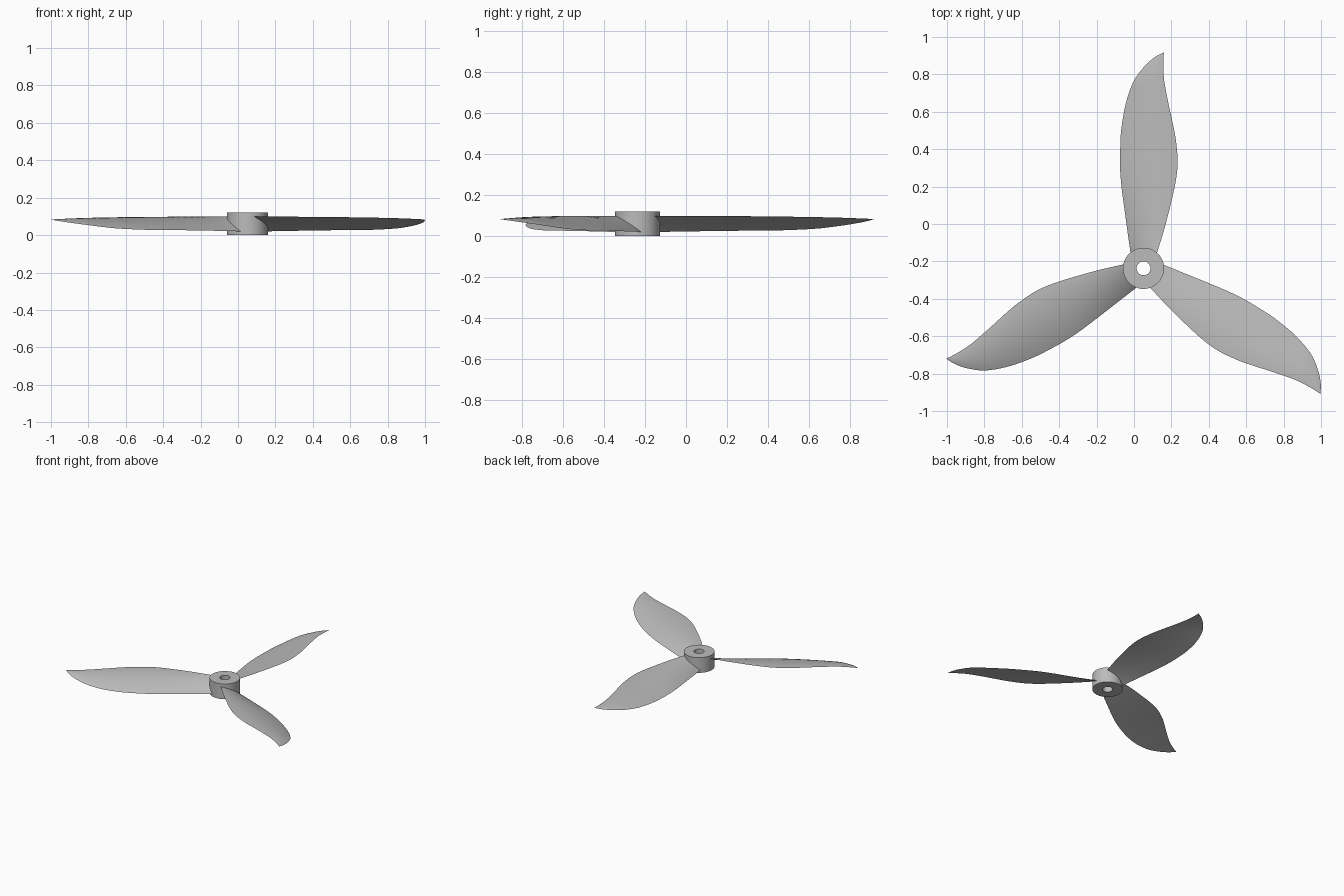
import bpy, bmesh, math
from mathutils import Vector, Matrix

if "Cube" in bpy.data.objects:
    bpy.data.objects.remove(bpy.data.objects["Cube"])

CENTRE = Vector((0.051, -0.237, 0))
HUB_R, HOLE_R, HUB_H = 0.11, 0.037, 0.12

grey = bpy.data.materials.new("plain grey")
grey.use_nodes = True
grey.diffuse_color = (0.5, 0.5, 0.5, 1)
grey.node_tree.nodes["Principled BSDF"].inputs["Base Color"].default_value = (0.5, 0.5, 0.5, 1)


def finish(bm, name, turn=0.0):
    bmesh.ops.recalc_face_normals(bm, faces=bm.faces)
    bm.transform(Matrix.Translation(CENTRE) @ Matrix.Rotation(turn, 4, "Z"))
    mesh = bpy.data.meshes.new(name)
    bm.to_mesh(mesh)
    bm.free()
    mesh.materials.append(grey)
    obj = bpy.data.objects.new(name, mesh)
    bpy.context.collection.objects.link(obj)
    bpy.ops.object.select_all(action="DESELECT")
    obj.select_set(True)
    bpy.context.view_layer.objects.active = obj
    bpy.ops.object.shade_smooth_by_angle(angle=math.radians(35))


def smooth_path(points, steps):
    """Catmull-Rom interpolation of tuples."""
    pts = [Vector(p) for p in points]
    pts = [2 * pts[0] - pts[1]] + pts + [2 * pts[-1] - pts[-2]]
    out = []
    for a, b, c, d in zip(pts, pts[1:], pts[2:], pts[3:]):
        for i in range(steps):
            t = i / steps
            out.append(0.5 * (2 * b + (c - a) * t + (2 * a - 5 * b + 4 * c - d) * t ** 2
                              + (3 * b - a - 3 * c + d) * t ** 3))
    return out + [pts[-2]]


# Hub: a ring profile swept round the axis
def build_hub(segments=64):
    bm = bmesh.new()
    profile = [(HOLE_R, 0), (HUB_R, 0), (HUB_R, HUB_H), (HOLE_R, HUB_H)]
    rings = []
    for s in range(segments):
        a = math.tau * s / segments
        rings.append([bm.verts.new((r * math.cos(a), r * math.sin(a), z)) for r, z in profile])
    for s in range(segments):
        p, q = rings[s], rings[(s + 1) % segments]
        for k in range(4):
            j = (k + 1) % 4
            bm.faces.new((p[k], q[k], q[j], p[j]))
    finish(bm, "hub")


# Blade stations: distance out, low edge, high edge, low height, high height
EDGES = [
    (0.070, -0.068, 0.068, 0.020, 0.099),
    (0.235, -0.091, 0.118, 0.023, 0.099),
    (0.438, -0.118, 0.167, 0.026, 0.098),
    (0.556, -0.126, 0.182, 0.027, 0.097),
    (0.660, -0.124, 0.176, 0.028, 0.096),
    (0.743, -0.119, 0.163, 0.030, 0.095),
    (0.877, -0.096, 0.134, 0.037, 0.093),
    (1.000, -0.053, 0.111, 0.052, 0.090),
    (1.080, 0.005, 0.106, 0.065, 0.087),
    (1.128, 0.059, 0.107, 0.075, 0.085),
    (1.154, 0.107, 0.109, 0.083, 0.084),
]


def build_blade(name, turn, chord_steps=12):
    bm = bmesh.new()
    loops = []
    for y, lo, hi, (z0, z1) in [(*e[:3], e[3:]) for e in map(tuple, smooth_path_nd(EDGES, 5))]:
        chord = hi - lo
        thick = 0.016 * min(1, chord / 0.25) * (1.3 - 0.6 * y)
        camber = 0.04 * chord
        loop = []
        # over the upper face, then back along the lower face
        for side, order in ((1, range(chord_steps + 1)), (-1, range(chord_steps - 1, 0, -1))):
            for k in order:
                t = 0.5 - 0.5 * math.cos(math.pi * k / chord_steps)
                arch = 4 * t * (1 - t)
                z = z0 + (z1 - z0) * t + arch * (camber + side * thick / 2)
                loop.append(bm.verts.new((lo + chord * t, y, z)))
        loops.append(loop)
    n = len(loops[0])
    for p, q in zip(loops, loops[1:]):
        for k in range(n):
            j = (k + 1) % n
            bm.faces.new((p[k], p[j], q[j], q[k]))
    bm.faces.new(loops[0])
    bm.faces.new(loops[-1])
    finish(bm, name, turn)


def smooth_path_nd(rows, steps):
    """Smooth all columns of the station table together."""
    first = smooth_path([r[:3] for r in rows], steps)
    second = smooth_path([(r[3], r[4], 0) for r in rows], steps)
    return [(*a, b.x, b.y) for a, b in zip(first, second)]


build_hub()
for i, label in enumerate(("back_blade", "right_blade", "left_blade")):
    build_blade(label, math.tau * i / 3)
